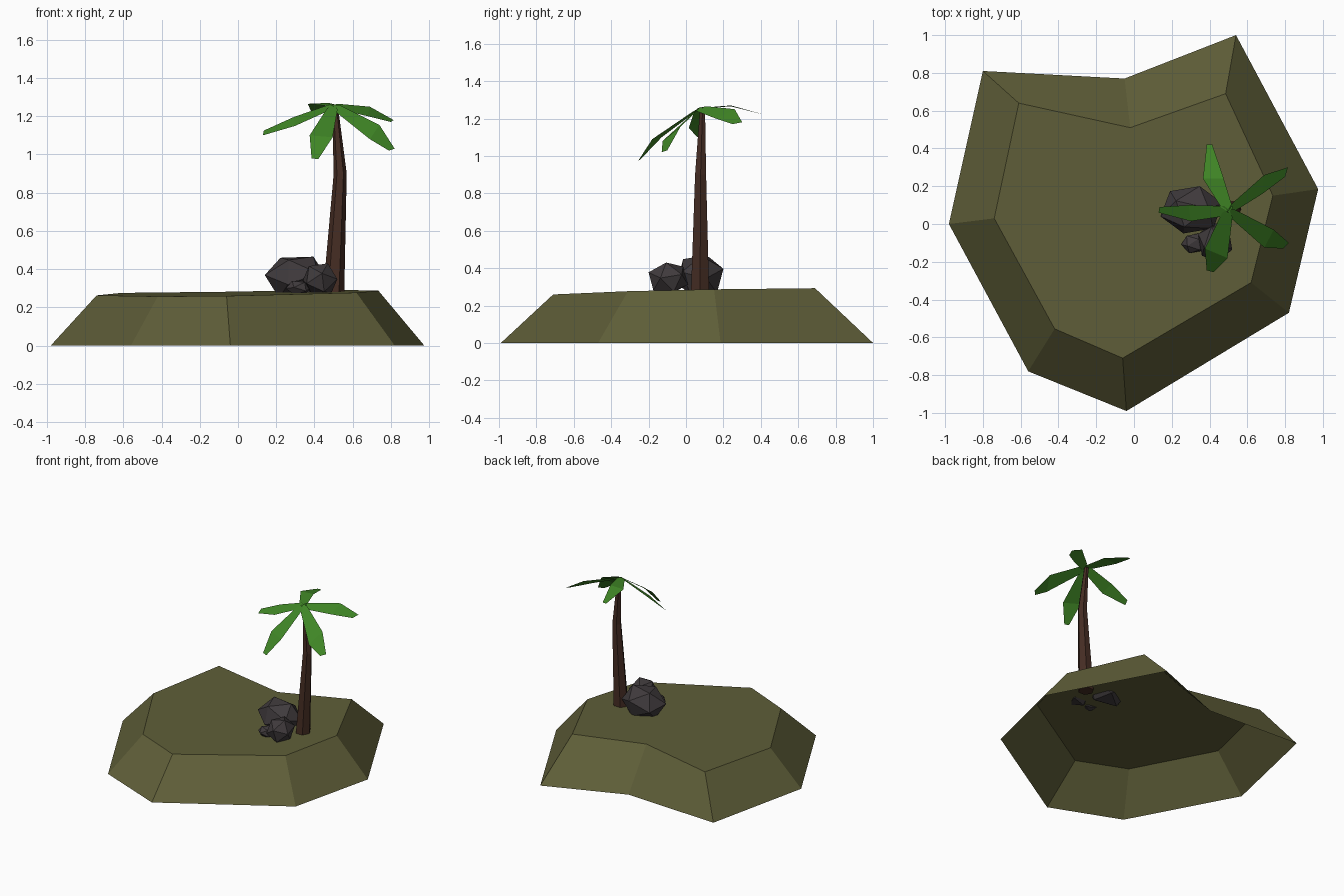
import bpy, bmesh
from math import sin, cos, tau
from mathutils import Euler, Vector

cube = bpy.data.objects.get("Cube")
if cube:
    bpy.data.objects.remove(cube, do_unlink=True)


def material(name, rgb):
    m = bpy.data.materials.new(name)
    m.use_nodes = True
    m.diffuse_color = (*rgb, 1)
    bsdf = next(n for n in m.node_tree.nodes if n.type == 'BSDF_PRINCIPLED')
    bsdf.inputs["Base Color"].default_value = (*rgb, 1)
    bsdf.inputs["Roughness"].default_value = 0.9
    return m


GROUND = material("olive ground", (0.114, 0.112, 0.040))
BARK = material("brown bark", (0.060, 0.026, 0.017))
LEAF = material("palm green", (0.051, 0.240, 0.019))
STONE = material("dark stone", (0.051, 0.043, 0.046))


def add_object(name, bm, mat, fix_normals=True):
    if fix_normals:
        bmesh.ops.recalc_face_normals(bm, faces=bm.faces)
    mesh = bpy.data.meshes.new(name)
    bm.to_mesh(mesh)
    bm.free()
    mesh.materials.append(mat)
    obj = bpy.data.objects.new(name, mesh)
    bpy.context.collection.objects.link(obj)
    return obj


def bridge(bm, low, high):
    n = len(low)
    for i in range(n):
        j = (i + 1) % n
        bm.faces.new((low[i], low[j], high[j], high[i]))


# Island: an open-bottomed mound with a gently tilted flat top
shore = [(-.98, 0), (-.56, -.78), (-.04, -.99), (.82, -.47),
         (.975, .185), (.54, 1), (-.05, .77), (-.8, .81)]
plateau = [(-.74, .03), (-.42, -.555), (-.06, -.71), (.62, -.31),
           (.735, .15), (.485, .69), (-.02, .51), (-.61, .64)]
bm = bmesh.new()
low = [bm.verts.new((x, y, 0)) for x, y in shore]
high = [bm.verts.new((x, y, .273 + .015 * x + .018 * y)) for x, y in plateau]
bridge(bm, low, high)
bm.faces.new(high)
add_object("island", bm, GROUND, fix_normals=False)

# Trunk: three tapering six-sided rings with a slight bend
bm = bmesh.new()
rings = []
for x, y, z, r in [(.5, .075, .265, .056), (.535, .078, .9, .034), (.508, .088, 1.245, .016)]:
    rings.append([bm.verts.new((x + r * cos(tau * i / 6), y + r * sin(tau * i / 6), z))
                  for i in range(6)])
for a, b in zip(rings, rings[1:]):
    bridge(bm, a, b)
bm.faces.new(rings[0][::-1])
bm.faces.new(rings[-1])
add_object("palm_trunk", bm, BARK)

# Fronds: thin bent blades, each given by its mid and tip edges
crown = Vector((.5, .07, 1.255))
fronds = {
    "back": [(.475, .24, 1.27), (.365, .24, 1.265), (.415, .42, 1.22), (.385, .42, 1.22)],
    "back_left": [(.68, .16, 1.2), (.69, .26, 1.25), (.8, .25, 1.17), (.815, .3, 1.18)],
    "front_left": [(.69, -.125, 1.08), (.74, -.03, 1.155), (.79, -.13, 1.02), (.82, -.1, 1.03)],
    "front": [(.375, -.13, 1.1), (.495, -.18, 1.09), (.385, -.245, .98), (.42, -.255, .975)],
    "right": [(.29, .1, 1.195), (.3, .015, 1.15), (.135, .09, 1.125), (.13, .06, 1.1)],
}
for side, points in fronds.items():
    a, b, tip_a, tip_b = (Vector(p) for p in points)
    across = (b - a).normalized() * .03
    outward = ((a + b) / 2 - crown) * .1
    bm = bmesh.new()
    v = [bm.verts.new(p) for p in (crown + outward - across, crown + outward + across,
                                   a, b, tip_a, tip_b)]
    hub = bm.verts.new(crown - outward * .5)
    bm.faces.new((hub, v[1], v[0]))
    bm.faces.new((v[0], v[1], v[3], v[2]))
    bm.faces.new((v[2], v[3], v[5], v[4]))
    bm.normal_update()
    for f in bm.faces:
        if f.normal.z < 0:
            f.normal_flip()
    add_object(side + "_frond", bm, LEAF, fix_normals=False)


# Rocks: turned icosahedra fitted to a box
def rock(name, lo, hi, turn):
    bm = bmesh.new()
    bmesh.ops.create_icosphere(bm, subdivisions=1, radius=1)
    bmesh.ops.rotate(bm, verts=bm.verts, matrix=Euler(turn).to_matrix())
    for k in range(3):
        values = [v.co[k] for v in bm.verts]
        start, span = min(values), max(values) - min(values)
        for v in bm.verts:
            v.co[k] = lo[k] + (v.co[k] - start) / span * (hi[k] - lo[k])
    add_object(name, bm, STONE)


rock("large_rock", (.14, -.05, .25), (.47, .2, .465), (0.1, .55, .3))
rock("medium_rock", (.34, -.2, .26), (.52, .01, .43), (.4, .2, .9))
rock("small_rock", (.25, -.155, .265), (.385, -.05, .34), (.2, .5, 1.3))
